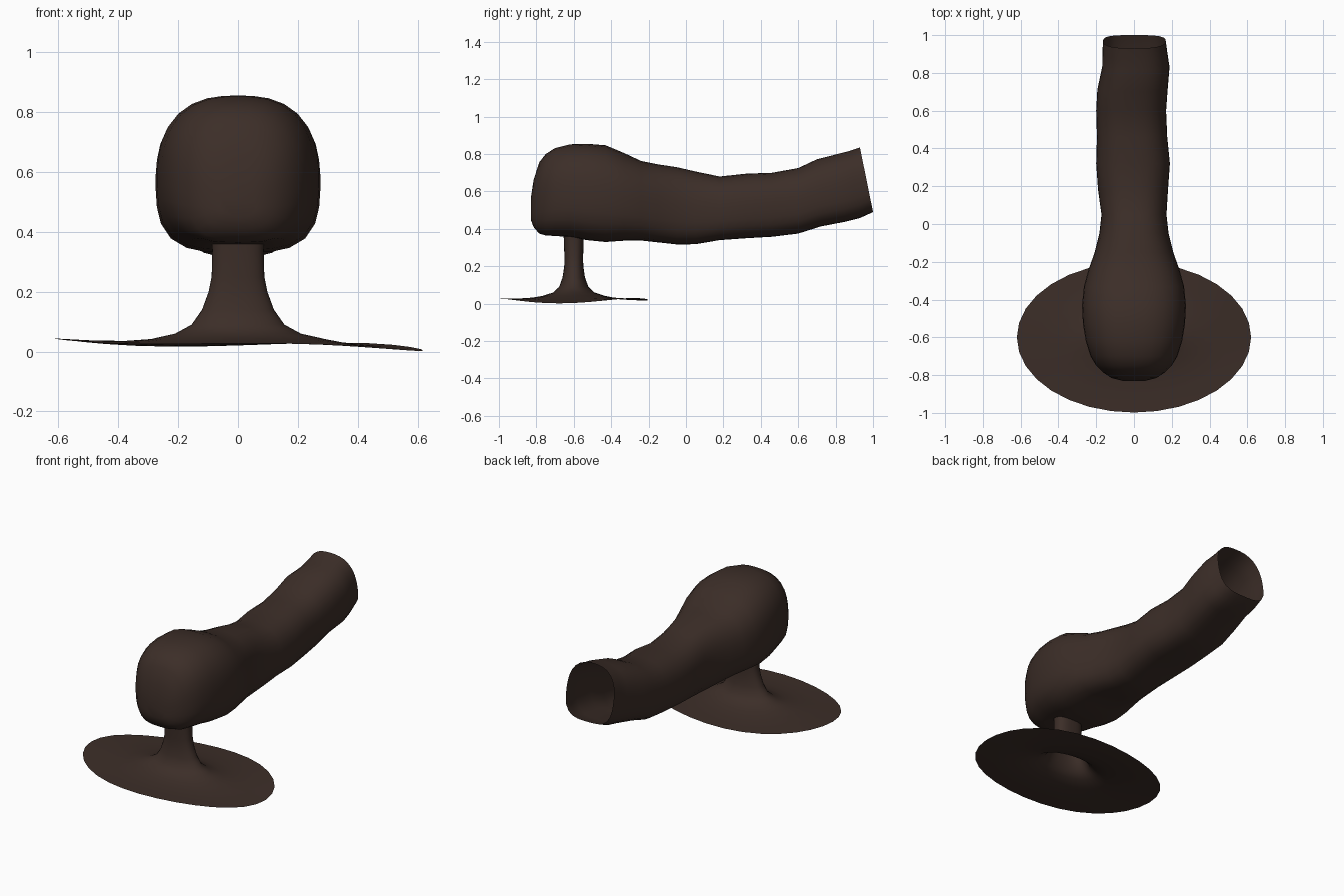
import bpy, bmesh
from math import sin, cos, pi

brown = bpy.data.materials.new("dark_brown")
brown.diffuse_color = (0.045, 0.027, 0.021, 1)


def loft(name, rings, cap_first=False):
    """Skin a list of equal-length closed rings."""
    bm = bmesh.new()
    rows = [[bm.verts.new(p) for p in ring] for ring in rings]
    n = len(rows[0])
    for a, b in zip(rows, rows[1:]):
        for i in range(n):
            j = (i + 1) % n
            bm.faces.new((a[i], a[j], b[j], b[i]))
    if cap_first:
        bm.faces.new(rows[0])
    bmesh.ops.recalc_face_normals(bm, faces=bm.faces)
    mesh = bpy.data.meshes.new(name)
    bm.to_mesh(mesh)
    bm.free()
    mesh.materials.append(brown)
    obj = bpy.data.objects.new(name, mesh)
    bpy.context.collection.objects.link(obj)
    bpy.ops.object.select_all(action='DESELECT')
    obj.select_set(True)
    bpy.context.view_layer.objects.active = obj
    bpy.ops.object.shade_smooth_by_angle(angle=0.7)
    return obj


# Body: y, centre x, half width, bottom z, top z, backward lean of the top
SECTIONS = [
    (-0.83, 0, 0.06, 0.45, 0.56, 0), (-0.815, 0, 0.12, 0.41, 0.66, 0),
    (-0.785, 0, 0.165, 0.375, 0.755, 0), (-0.75, 0, 0.20, 0.365, 0.80, 0),
    (-0.70, 0, 0.23, 0.362, 0.832, 0), (-0.62, 0, 0.255, 0.357, 0.852, 0),
    (-0.53, 0, 0.27, 0.34, 0.855, 0), (-0.43, 0, 0.275, 0.33, 0.847, 0),
    (-0.33, 0, 0.265, 0.337, 0.805, 0), (-0.24, 0, 0.24, 0.338, 0.763, 0),
    (-0.15, 0, 0.208, 0.328, 0.745, 0), (-0.05, 0, 0.183, 0.317, 0.73, 0),
    (0.05, 0, 0.172, 0.318, 0.707, 0), (0.18, -0.005, 0.185, 0.34, 0.68, 0),
    (0.32, -0.005, 0.195, 0.35, 0.695, 0), (0.46, -0.01, 0.186, 0.358, 0.70, 0),
    (0.60, -0.015, 0.185, 0.375, 0.725, 0.0), (0.71, -0.008, 0.186, 0.413, 0.772, 0.01),
    (0.83, 0.01, 0.178, 0.438, 0.80, 0.02), (0.90, 0.005, 0.172, 0.458, 0.815, 0.03),
    (0.965, 0.002, 0.166, 0.49, 0.835, 0.035),
]


def body_ring(y, cx, w, lo, hi, lean, sides=32):
    ring = []
    for i in range(sides):
        c, s = cos(2 * pi * i / sides), sin(2 * pi * i / sides)
        e = 2.6 if s > 0 else 3.4
        r = (abs(c) ** e + abs(s) ** e) ** (-1 / e)
        u, v = c * r, s * r
        ring.append((cx + w * u * (1 - 0.05 * max(v, 0)), y - lean * v,
                     (lo + hi) / 2 + (hi - lo) / 2 * v))
    return ring


loft("body_tube", [body_ring(*s) for s in SECTIONS], cap_first=True)

# Stem flaring into a thin oval foot: height, half width x, half depth y
FLARE = [
    (0.375, 0.088, 0.055), (0.34, 0.086, 0.053), (0.25, 0.088, 0.05),
    (0.20, 0.098, 0.051), (0.14, 0.12, 0.06), (0.09, 0.155, 0.078),
    (0.06, 0.21, 0.11), (0.042, 0.29, 0.165), (0.03, 0.38, 0.23),
    (0.025, 0.50, 0.315), (0.024, 0.62, 0.398),
]


def foot_ring(z, rx, ry, sides=32):
    ring = []
    k = max(0, (rx - 0.29) / 0.33)
    e = 2 + max(0, 0.15 - rx) * 10
    for i in range(sides):
        a = 2 * pi * i / sides
        c, s = cos(a), sin(a)
        r = (abs(c) ** e + abs(s) ** e) ** (-1 / e)
        warp = -0.012 * c - 0.009 * cos(3 * a + 0.4) + 0.004 * sin(2 * a)
        ring.append((rx * c * r, -0.6 + ry * s * r, max(0, z + k * warp)))
    return ring


loft("stem_and_foot", [foot_ring(*f) for f in FLARE])
